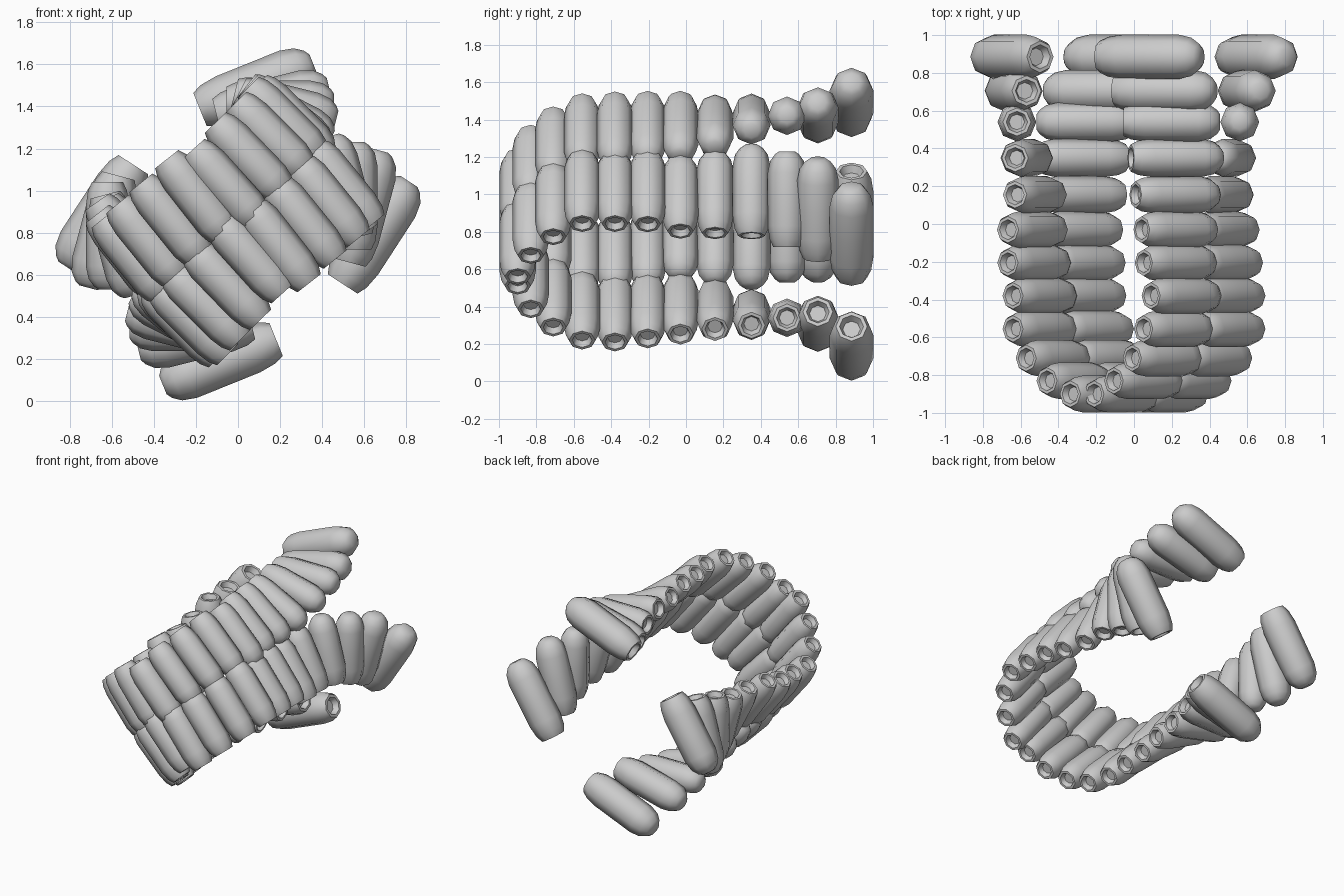
import bpy, bmesh
from math import cos, sin, pi, radians
from mathutils import Vector

if "Cube" in bpy.data.objects:
    bpy.data.objects.remove(bpy.data.objects["Cube"])

SIDES = 8
# barrel profile: (fraction of length from open end, fraction of radius)
PROFILE = [(.07, 0), (.07, .4), (0, .55), (0, .72), (.08, .9), (.22, 1), (.5, 1.0),
           (.78, 1), (.9, .87), (.97, .62), (1, .4), (1, 0)]
LENGTH, RADIUS = .58, .117

# right arm stations: y, centre (x, z), upper bead (x, z, angle), lower bead (x, z, angle), size
STATIONS = [
    (.885, (0, .84), (.088, 1.495, 22), (.655, .80, 57), 1),
    (.705, (-.02, .865), (.165, 1.425, 14), (.60, .925, 75), .95),
    (.54, (-.03, .88), (.20, 1.42, 0), (.56, .975, 90), .88),
    (.35, (-.03, .88), (.225, 1.40, -14), (.505, 1.02, 105), .86),
    (.155, (-.03, .875), (.225, 1.36, -27), (.46, 1.01, 117), .84),
    (-.03, (-.03, .875), (.23, 1.35, -38), (.47, 1.00, 125), .83),
    (-.205, (-.02, .865), (.23, 1.34, -42), (.48, 1.03, 128), .83),
    (-.38, (0, .855), (.26, 1.33, -45), (.49, 1.03, 129), .83),
    (-.555, (0, .855), (.22, 1.32, -45), (.49, 1.03, 129), .83),
    (-.71, (0, .855), (.16, 1.25, -45), (.42, .96, 129), .83),
    (-.83, (0, .855), (.06, 1.15, -46), (.31, .86, 129), .83),
    (-.90, (0, .855), (-.05, 1.02, -48), (.19, .75, 128), .83),
]


def bead(name, x, y, z, angle, size):
    """Octagonal barrel with a recessed outer end; angle points from outer to inner end."""
    a = radians(angle)
    axis = Vector((cos(a), 0, sin(a)))
    side = Vector((-sin(a), 0, cos(a)))
    depth = Vector((0, 1, 0))
    bm = bmesh.new()
    rings = []
    for t, r in PROFILE:
        c = Vector((x, y, z)) + axis * (t - .5) * LENGTH * size
        n = SIDES if r else 1
        rings.append([bm.verts.new(c + (side * cos(2 * pi * k / n) + depth * sin(2 * pi * k / n))
                                   * r * RADIUS * size) for k in range(n)])
    for p, q in zip(rings, rings[1:]):
        for k in range(SIDES):
            j = (k + 1) % SIDES
            corners = [p[k % len(p)], p[j % len(p)], q[j % len(q)], q[k % len(q)]]
            bm.faces.new(list(dict.fromkeys(corners)))
    bmesh.ops.recalc_face_normals(bm, faces=bm.faces)
    for f in bm.faces:
        f.smooth = True
    for e in bm.edges:
        e.smooth = e.calc_face_angle(0) < radians(50)
    me = bpy.data.meshes.new(name)
    bm.to_mesh(me)
    bm.free()
    bpy.context.collection.objects.link(bpy.data.objects.new(name, me))


# each station gives a bead pair on the right arm and its half-turn copy on the left arm
for i, (y, (cx, cz), up, low, size) in enumerate(STATIONS):
    for label, other, (x, z, ang) in (("upper", "lower", up), ("lower", "upper", low)):
        bead(f"right_{label}_bead_{i}", x, y, z, ang, size)
        bead(f"left_{other}_bead_{i}", 2 * cx - x, y, 2 * cz - z, ang + 180, size)
